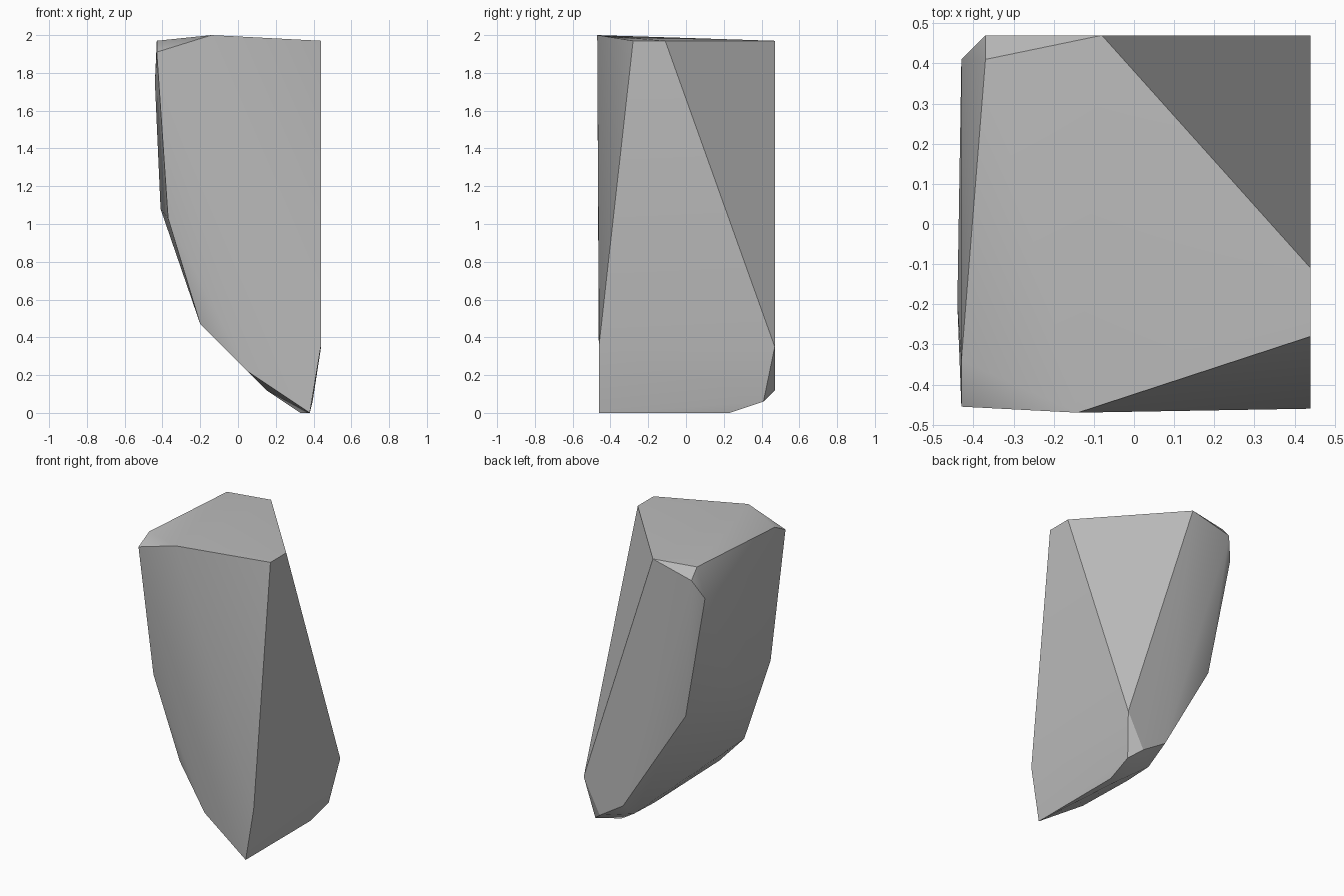
import bpy
import bmesh
import math
from mathutils import Vector

# Remove the default cube only
default_cube = bpy.data.objects.get("Cube")
if default_cube:
    bpy.data.objects.remove(default_cube, do_unlink=True)


def make_material(name, colour):
    material = bpy.data.materials.new(name)
    material.use_nodes = True
    material.diffuse_color = colour
    shader = next(n for n in material.node_tree.nodes if n.type == "BSDF_PRINCIPLED")
    shader.inputs["Base Color"].default_value = colour
    shader.inputs["Roughness"].default_value = 0.9
    return material


# Corners of the faceted stone, grouped by region
top_rim = [(-.14, -.47, 2), (.44, -.28, 1.97), (.44, -.11, 1.97), (-.08, .47, 1.97),
           (-.37, .41, 1.97), (-.43, -.34, 1.97), (-.43, -.455, 1.91)]
upper_side = [(-.37, .47, 1.9), (-.43, .41, 1.77), (-.44, -.2, 1.75)]
middle_side = [(-.41, .1, 1.08), (-.37, -.38, 1.03), (-.27, .39, .92), (-.2, -.34, .47)]
shoulder = [(.44, -.46, .36), (.44, .47, .35)]
lower_side = [(.05, -.43, .22), (.145, .47, .23), (.32, .47, .12),
              (.15, .12, .12), (.16, .33, .12), (.395, .41, .06)]
foot = [(.38, -.46, 0), (.38, .23, 0), (.33, .22, 0)]


def build_stone(name, corner_groups, material):
    """Wrap a convex shell around the corner points."""
    bm = bmesh.new()
    for group in corner_groups:
        for corner in group:
            bm.verts.new(Vector(corner))
    hull = bmesh.ops.convex_hull(bm, input=bm.verts[:])
    inside = {v for key in ("geom_interior", "geom_unused") for v in hull[key]
              if isinstance(v, bmesh.types.BMVert)}
    bmesh.ops.delete(bm, geom=list(inside), context="VERTS")
    bmesh.ops.dissolve_limit(bm, angle_limit=math.radians(1),
                             verts=bm.verts[:], edges=bm.edges[:])
    bmesh.ops.recalc_face_normals(bm, faces=bm.faces[:])
    mesh = bpy.data.meshes.new(name)
    bm.to_mesh(mesh)
    bm.free()
    mesh.materials.append(material)
    stone = bpy.data.objects.new(name, mesh)
    bpy.context.collection.objects.link(stone)
    return stone


# Stone shard, smooth across shallow facets and crisp at the ridges
grey = make_material("stone grey", (.5, .5, .5, 1))
stone = build_stone("stone_shard",
                    [top_rim, upper_side, middle_side, shoulder, lower_side, foot], grey)
bpy.ops.object.select_all(action="DESELECT")
stone.select_set(True)
bpy.context.view_layer.objects.active = stone
bpy.ops.object.shade_smooth_by_angle(angle=math.radians(30))
